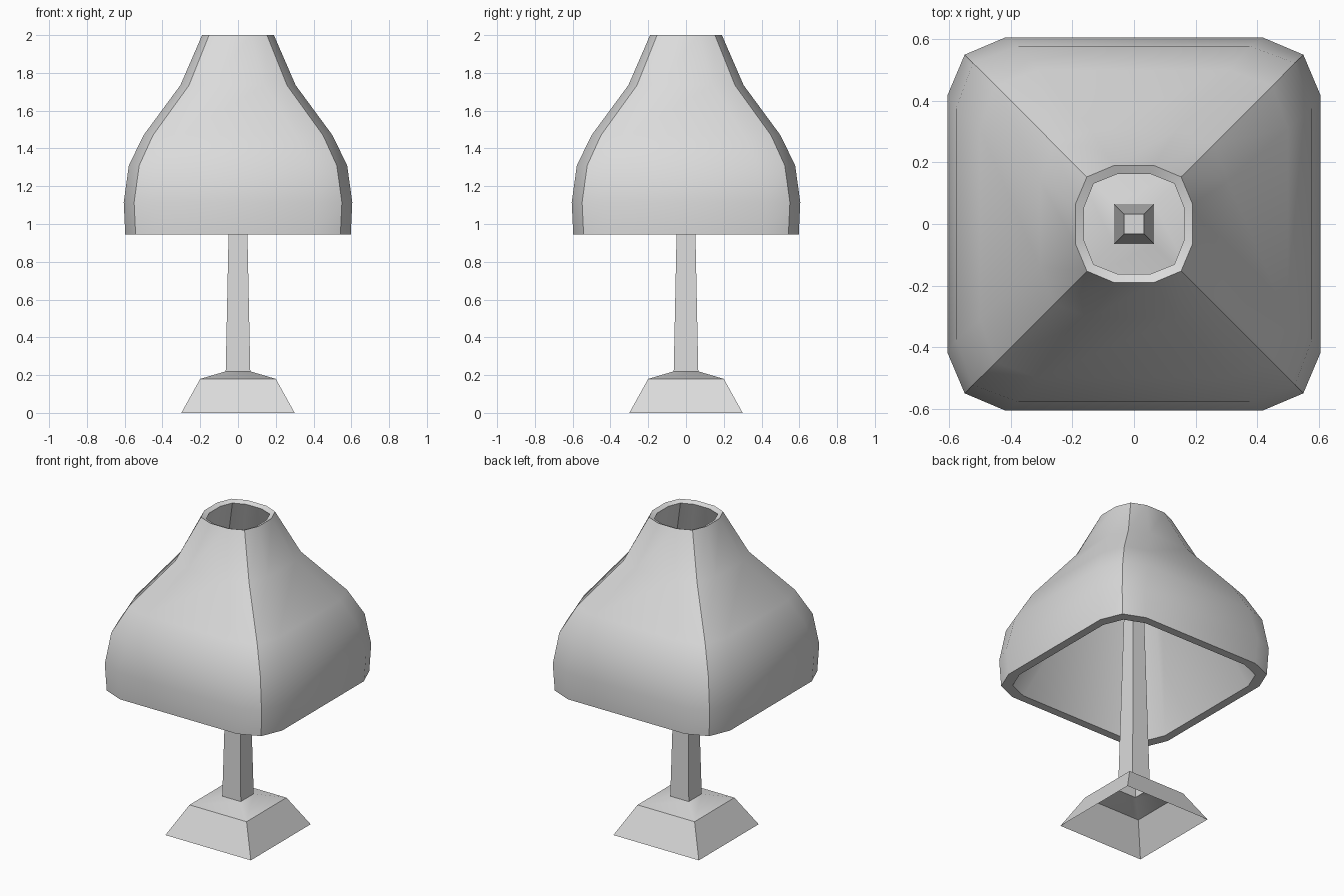
import bpy, bmesh
from math import radians

cube = bpy.data.objects.get("Cube")
if cube:
    bpy.data.objects.remove(cube)

# One plain light grey for the whole lamp
grey = bpy.data.materials.new("light_grey")
grey.use_nodes = True
grey.diffuse_color = (0.71, 0.71, 0.71, 1)
grey.node_tree.nodes["Principled BSDF"].inputs["Base Color"].default_value = grey.diffuse_color


def quarter_turns(points):
    """Repeat one side's outline points around the four sides."""
    ring = []
    for _ in range(4):
        ring += points
        points = [(-y, x) for x, y in points]
    return ring


def loft(name, rings, closed=False, cap=False):
    """Skin a stack of (outline, height) rings; outlines run counter-clockwise."""
    bm = bmesh.new()
    loops = [[bm.verts.new((x, y, z)) for x, y in outline] for outline, z in rings]
    pairs = list(zip(loops, loops[1:]))
    if closed:
        pairs.append((loops[-1], loops[0]))
    for low, high in pairs:
        n = len(low)
        for i in range(n):
            j = (i + 1) % n
            bm.faces.new((low[i], low[j], high[j], high[i]))
    if cap:
        bm.faces.new(loops[-1])
    mesh = bpy.data.meshes.new(name)
    bm.to_mesh(mesh)
    bm.free()
    mesh.materials.append(grey)
    mesh.shade_smooth()
    mesh.set_sharp_from_angle(angle=radians(30))
    obj = bpy.data.objects.new(name, mesh)
    bpy.context.collection.objects.link(obj)
    return obj


def square(half):
    return quarter_turns([(half, half)])


def shade_ring(side, flat, corner):
    return quarter_turns([(side, -flat), (side, flat), (corner, corner)])


# Foot: open underneath, with a shallow sloping top
loft("base", [(square(0.3), 0), (square(0.2), 0.18), (square(0.065), 0.22)])

# Tapering square post, hidden inside the shade at its top
loft("post", [(square(0.065), 0.22), (square(0.033), 1.76)], cap=True)

# Shade: height, half width, half length of flat side, corner position.
# The outside swells in a bell; the lining runs straight from rim to rim.
outside = [
    (0.945, 0.597, 0.41, 0.542),
    (1.115, 0.605, 0.42, 0.55),
    (1.31, 0.578, 0.375, 0.523),
    (1.47, 0.5, 0.31, 0.45),
    (1.735, 0.305, 0.14, 0.259),
    (2.0, 0.19, 0.065, 0.153),
]
lining = [
    (1.987, 0.162, 0.055, 0.131),
    (0.945, 0.545, 0.374, 0.495),
]
loft("lampshade", [(shade_ring(*p[1:]), p[0]) for p in outside + lining], closed=True)
